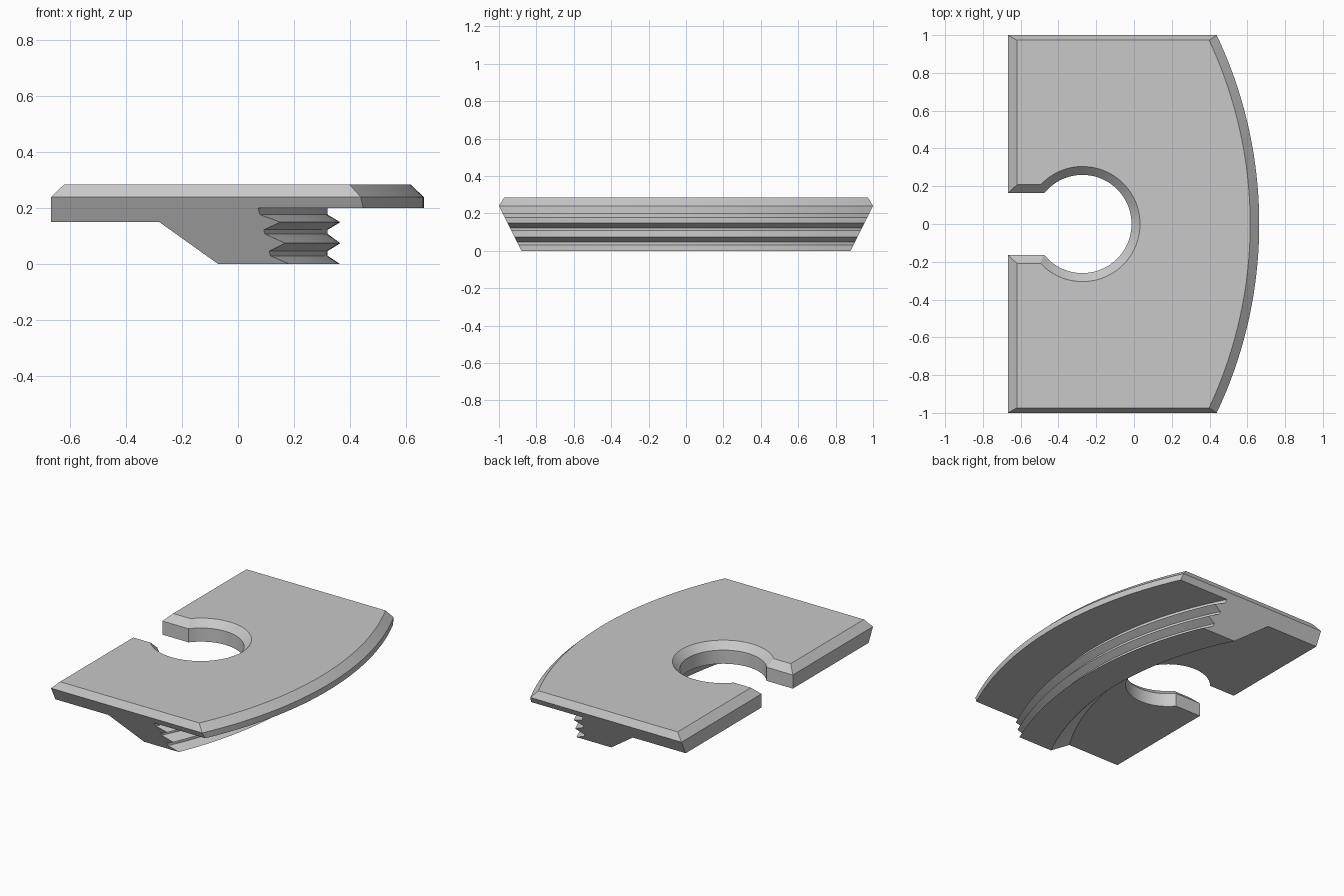
import bpy, bmesh, math

cube = bpy.data.objects.get("Cube")
if cube:
    bpy.data.objects.remove(cube)

grey = bpy.data.materials.new("plain grey")
grey.use_nodes = True
colour = (0.58, 0.58, 0.58, 1)
grey.diffuse_color = colour
grey.node_tree.nodes["Principled BSDF"].inputs["Base Color"].default_value = colour

STATIONS = 64
RIM, TIP, VALLEY, RAMP = -1.67, -1.87, -1.74, -1.80   # x of each arc's centre

# Cross-section at the middle: x, z, arc centre (None = straight edge)
profile = [(-0.667, 0.15, None), (-0.667, 0.24, None), (-0.62, 0.285, None),
           (0.615, 0.285, RIM), (0.663, 0.24, RIM), (0.663, 0.2, RIM),
           (0.32, 0.2, VALLEY), (0.32, 0.177, VALLEY)]
# Ridged jaw
profile += [(0.365, 0.15, TIP), (0.32, 0.123, VALLEY), (0.32, 0.108, VALLEY),
            (0.365, 0.075, TIP), (0.32, 0.047, VALLEY), (0.32, 0.03, VALLEY),
            (0.365, 0.0, TIP)]
# Ramp under the plate
profile += [(0.141, 0.0, RAMP), (-0.005, 0.15, RAMP)]


def half_width(z):
    return 1 - 0.6 * (z - 0.24) if z > 0.24 else 0.88 + 0.5 * z


def section_point(t, x, z, centre):
    y = t * half_width(z)
    if centre is not None:
        x = centre + math.sqrt((x - centre) ** 2 - y * y)
    return x, y, z


def loft(name, rings, caps):
    """Skin between closed rings and close both ends with the given faces."""
    bm = bmesh.new()
    rows = [[bm.verts.new(p) for p in ring] for ring in rings]
    n = len(rows[0])
    for a, b in zip(rows, rows[1:]):
        for i in range(n):
            j = (i + 1) % n
            bm.faces.new((a[i], a[j], b[j], b[i]))
    for row in (rows[0], rows[-1]):
        for cap in caps:
            bm.faces.new([row[i] for i in cap])
    bmesh.ops.recalc_face_normals(bm, faces=bm.faces)
    mesh = bpy.data.meshes.new(name)
    bm.to_mesh(mesh)
    bm.free()
    obj = bpy.data.objects.new(name, mesh)
    bpy.context.collection.objects.link(obj)
    mesh.materials.append(grey)
    return obj


# Plate and jaw in one body, ends split along the bevel line
rings = [[section_point(2 * k / STATIONS - 1, *p) for p in profile]
         for k in range(STATIONS + 1)]
bevel_cap = [1, 2, 3, 4]
side_cap = [0, 1] + list(range(4, len(profile)))
plate = loft("clamp_plate", rings, [bevel_cap, side_cap])


# Keyhole slot with a flared top
def keyhole(z, grow):
    r, w = 0.26 + grow, 0.163 + grow
    start = math.pi - math.asin(w / r)
    pts = [(-0.273 + r * math.cos(a), r * math.sin(a), z)
           for a in (start - 2 * start * k / 72 for k in range(73))]
    return pts + [(-0.9, -w, z), (-0.9, w, z)]


cutter = loft("keyhole_cutter",
              [keyhole(-0.1, 0), keyhole(0.24, 0), keyhole(0.33, 0.09)],
              [list(range(75))])
cutter.hide_render = True

bpy.ops.object.select_all(action='DESELECT')
bpy.context.view_layer.objects.active = plate
plate.select_set(True)
cut = plate.modifiers.new("keyhole", 'BOOLEAN')
cut.operation = 'DIFFERENCE'
cut.solver = 'EXACT'
cut.object = cutter
bpy.ops.object.modifier_apply(modifier=cut.name)
bpy.data.objects.remove(cutter)

# Bevel also wraps the slot's outer corners
bpy.ops.object.shade_smooth_by_angle(angle=math.radians(25))
